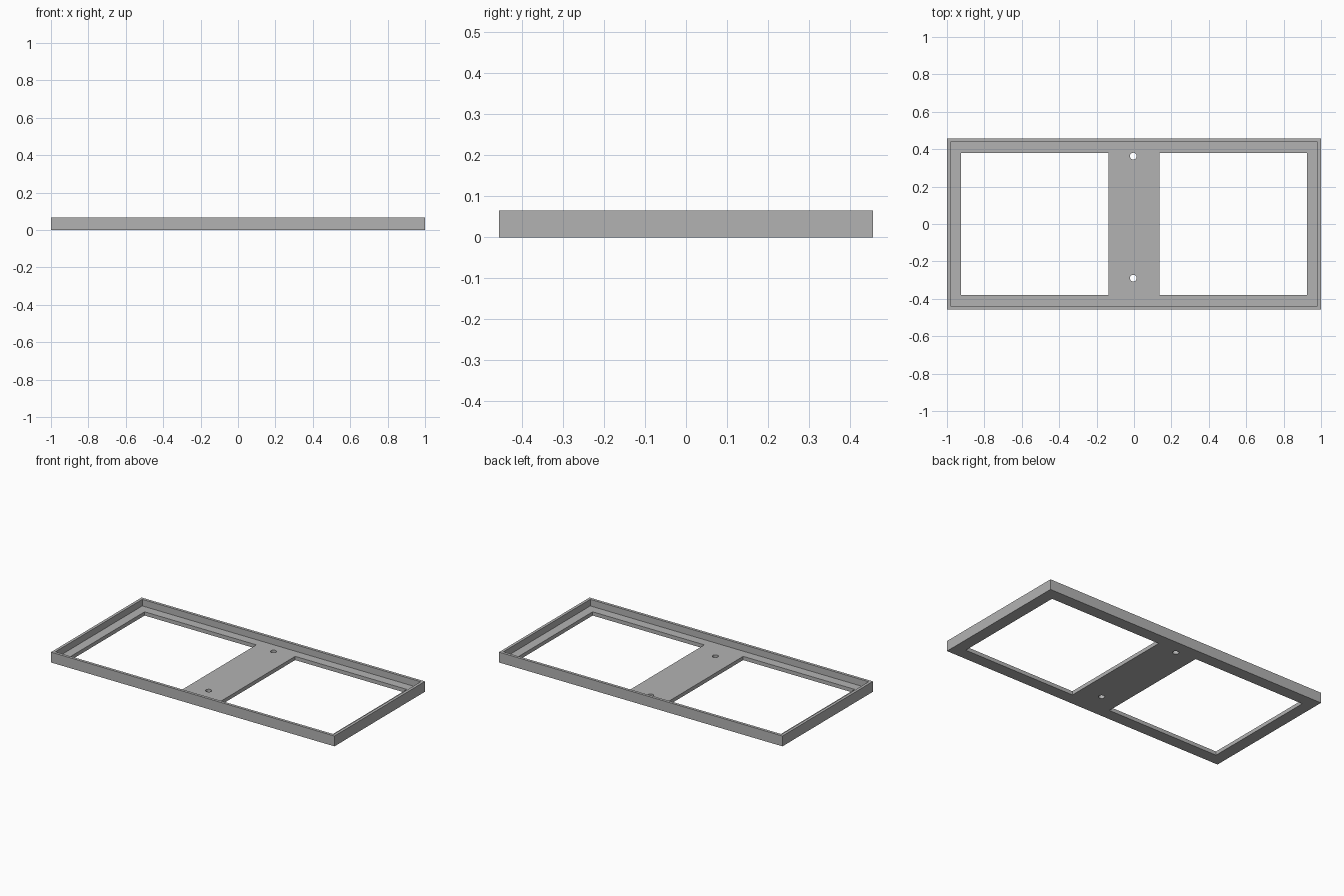
import bpy

cube = bpy.data.objects.get("Cube")
if cube:
    bpy.data.objects.remove(cube, do_unlink=True)

LENGTH, WIDTH, HEIGHT = 2.0, 0.912, 0.066
WALL, FLOOR = 0.018, 0.024
WINDOW_IN, WINDOW_OUT, WINDOW_Y = 0.137, 0.925, 0.38

grey = bpy.data.materials.new("plain_grey")
grey.use_nodes = True
grey.diffuse_color = (0.45, 0.45, 0.45, 1)
grey.node_tree.nodes["Principled BSDF"].inputs["Base Color"].default_value = grey.diffuse_color


def box(name, size, centre):
    bpy.ops.mesh.primitive_cube_add(size=1, location=centre)
    ob = bpy.context.object
    ob.name = name
    ob.scale = size
    bpy.ops.object.transform_apply(location=True, rotation=False, scale=True)
    return ob


def cut(target, cutter):
    cutter.hide_render = True
    mod = target.modifiers.new("cut", "BOOLEAN")
    mod.operation = "DIFFERENCE"
    mod.solver = "EXACT"
    mod.object = cutter
    bpy.context.view_layer.objects.active = target
    bpy.ops.object.modifier_apply(modifier=mod.name)
    bpy.data.objects.remove(cutter, do_unlink=True)


# Solid tray body
frame = box("tray_frame", (LENGTH, WIDTH, HEIGHT), (0, 0, HEIGHT / 2))

# Shallow pocket leaves the rim wall standing above the floor
cut(frame, box("pocket_cutter", (LENGTH - 2 * WALL, WIDTH - 2 * WALL, HEIGHT),
               (0, 0, FLOOR + HEIGHT / 2)))

# Two large windows, with a ledge around them and a bridge between
for side in (-1, 1):
    cut(frame, box("window_cutter", (WINDOW_OUT - WINDOW_IN, 2 * WINDOW_Y, 1),
                   (side * (WINDOW_IN + WINDOW_OUT) / 2, 0, 0)))

# Screw holes through the bridge
for y in (-0.29, 0.363):
    bpy.ops.mesh.primitive_cylinder_add(vertices=32, radius=0.018, depth=1,
                                        location=(-0.004, y, 0))
    cut(frame, bpy.context.object)

frame.data.materials.clear()
frame.data.materials.append(grey)
for face in frame.data.polygons:
    face.material_index = 0

# Smooth hole walls, crisp edges elsewhere
bpy.ops.object.select_all(action="DESELECT")
frame.select_set(True)
bpy.context.view_layer.objects.active = frame
bpy.ops.object.shade_smooth_by_angle()
